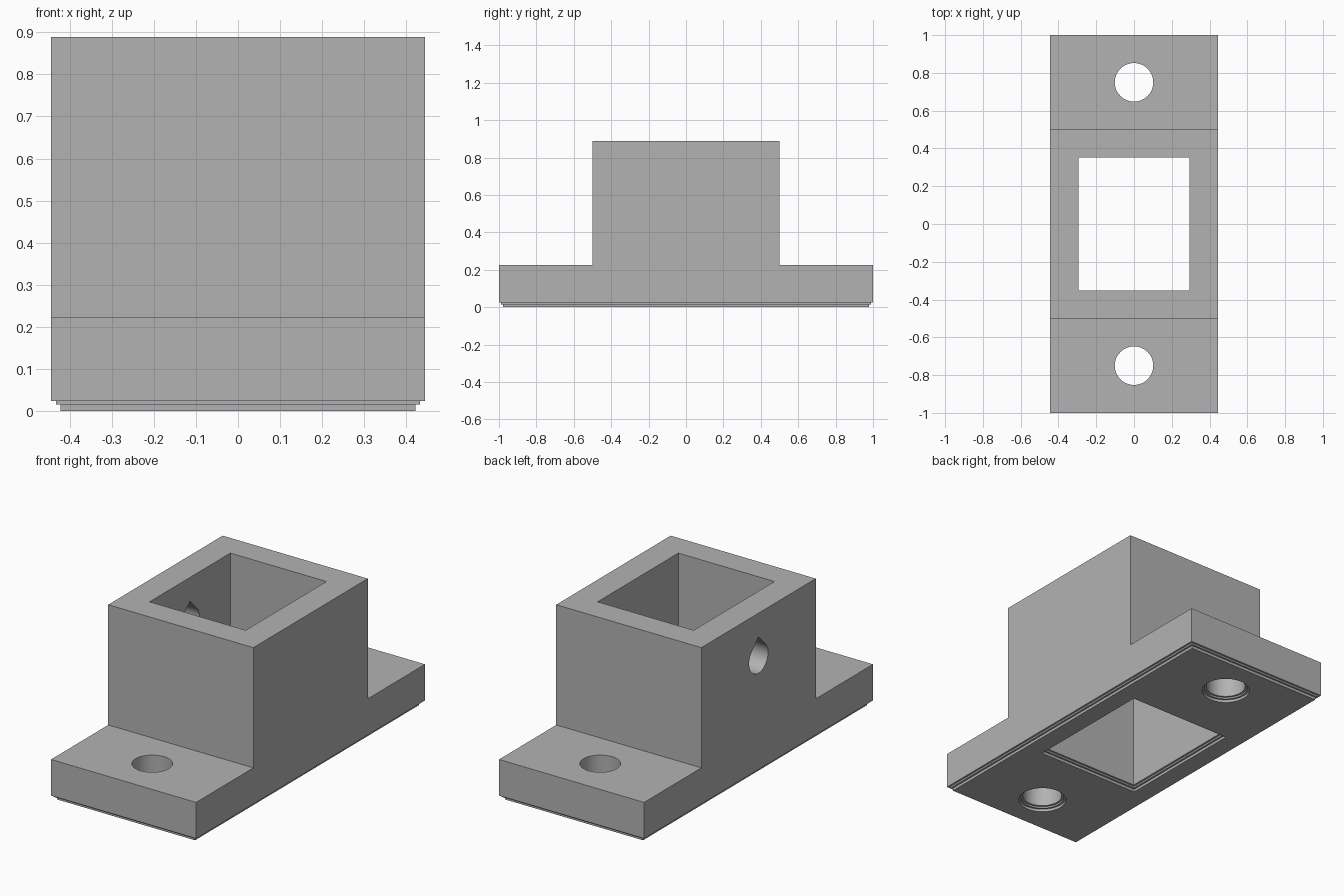
import bpy, bmesh, math

if "Cube" in bpy.data.objects:
    bpy.data.objects.remove(bpy.data.objects["Cube"])

STEP1, STEP2 = 0.015, 0.024      # heights of the two recessed bottom steps
INSET = 0.011                    # inset of each step
BASE_TOP, TOP = 0.224, 0.889
HX, HY, BLOCK_Y = 0.444, 1.0, 0.5

grey = bpy.data.materials.new("plain_grey")
grey.diffuse_color = (0.45, 0.45, 0.45, 1)
grey.use_nodes = True
grey.node_tree.nodes["Principled BSDF"].inputs["Base Color"].default_value = grey.diffuse_color


def rect(hx, hy):
    return lambda d: [(-hx - d, -hy - d), (hx + d, -hy - d), (hx + d, hy + d), (-hx - d, hy + d)]


def circle(r, cy, n=48):
    return lambda d: [((r + d) * math.cos(2 * math.pi * i / n),
                       cy + (r + d) * math.sin(2 * math.pi * i / n)) for i in range(n)]


def finish(name, bm):
    bmesh.ops.recalc_face_normals(bm, faces=bm.faces)
    mesh = bpy.data.meshes.new(name)
    bm.to_mesh(mesh)
    bm.free()
    mesh.materials.append(grey)
    ob = bpy.data.objects.new(name, mesh)
    bpy.context.collection.objects.link(ob)
    return ob


def stepped_solid(name, outline, levels):
    """Stack offset outlines; levels are (offset, z) pairs."""
    bm = bmesh.new()
    rings = [[bm.verts.new((x, y, z)) for x, y in outline(d)] for d, z in levels]
    bm.faces.new(rings[0])
    bm.faces.new(rings[-1])
    n = len(rings[0])
    for a, b in zip(rings, rings[1:]):
        for i in range(n):
            j = (i + 1) % n
            bm.faces.new((a[i], a[j], b[j], b[i]))
    return finish(name, bm)


def combine(target, other, operation):
    mod = target.modifiers.new(other.name, 'BOOLEAN')
    mod.operation, mod.object, mod.solver = operation, other, 'EXACT'
    other.hide_render = True
    other.hide_viewport = True


def step_levels(sign, low, high):
    return [(sign * 2 * INSET, low), (sign * 2 * INSET, STEP1), (sign * INSET, STEP1),
            (sign * INSET, STEP2), (0, STEP2), (0, high)]


# Flanged base with stepped bottom edge, and the tall block on it
bracket = stepped_solid("bracket_body", rect(HX, HY), step_levels(-1, 0, BASE_TOP))
block = stepped_solid("block", rect(HX, BLOCK_Y), [(0, 0.12), (0, TOP)])
combine(bracket, block, 'UNION')

# Rectangular socket, flared in steps at the bottom
socket = stepped_solid("socket_cutter", rect(0.294, 0.353), step_levels(1, -0.1, 1.1))
combine(bracket, socket, 'DIFFERENCE')

# Mounting holes in both flanges
for label, cy in (("front", -0.75), ("back", 0.75)):
    hole = stepped_solid(label + "_hole_cutter", circle(0.102, cy), step_levels(1, -0.1, 0.5))
    combine(bracket, hole, 'DIFFERENCE')

# Teardrop hole through the left wall only
R, CZ = 0.083, 0.64
profile = [(0, CZ + R * math.sqrt(2))]
for i in range(37):
    a = math.radians(135 + 270 * i / 36)
    profile.append((R * math.cos(a), CZ + R * math.sin(a)))
bm = bmesh.new()
face = bm.faces.new([bm.verts.new((-0.6, y, z)) for y, z in profile])
ext = bmesh.ops.extrude_face_region(bm, geom=[face])
bmesh.ops.translate(bm, vec=(0.5, 0, 0),
                    verts=[v for v in ext["geom"] if isinstance(v, bmesh.types.BMVert)])
teardrop = finish("teardrop_cutter", bm)
combine(bracket, teardrop, 'DIFFERENCE')

# Bake the cuts, drop the helpers, smooth only the round walls
deps = bpy.context.evaluated_depsgraph_get()
result = bpy.data.meshes.new_from_object(bracket.evaluated_get(deps))
bracket.modifiers.clear()
bracket.data = result
for ob in list(bpy.data.objects):
    if ob != bracket:
        bpy.data.objects.remove(ob)
bpy.context.view_layer.objects.active = bracket
bracket.select_set(True)
bpy.ops.object.shade_smooth_by_angle(angle=math.radians(30))
